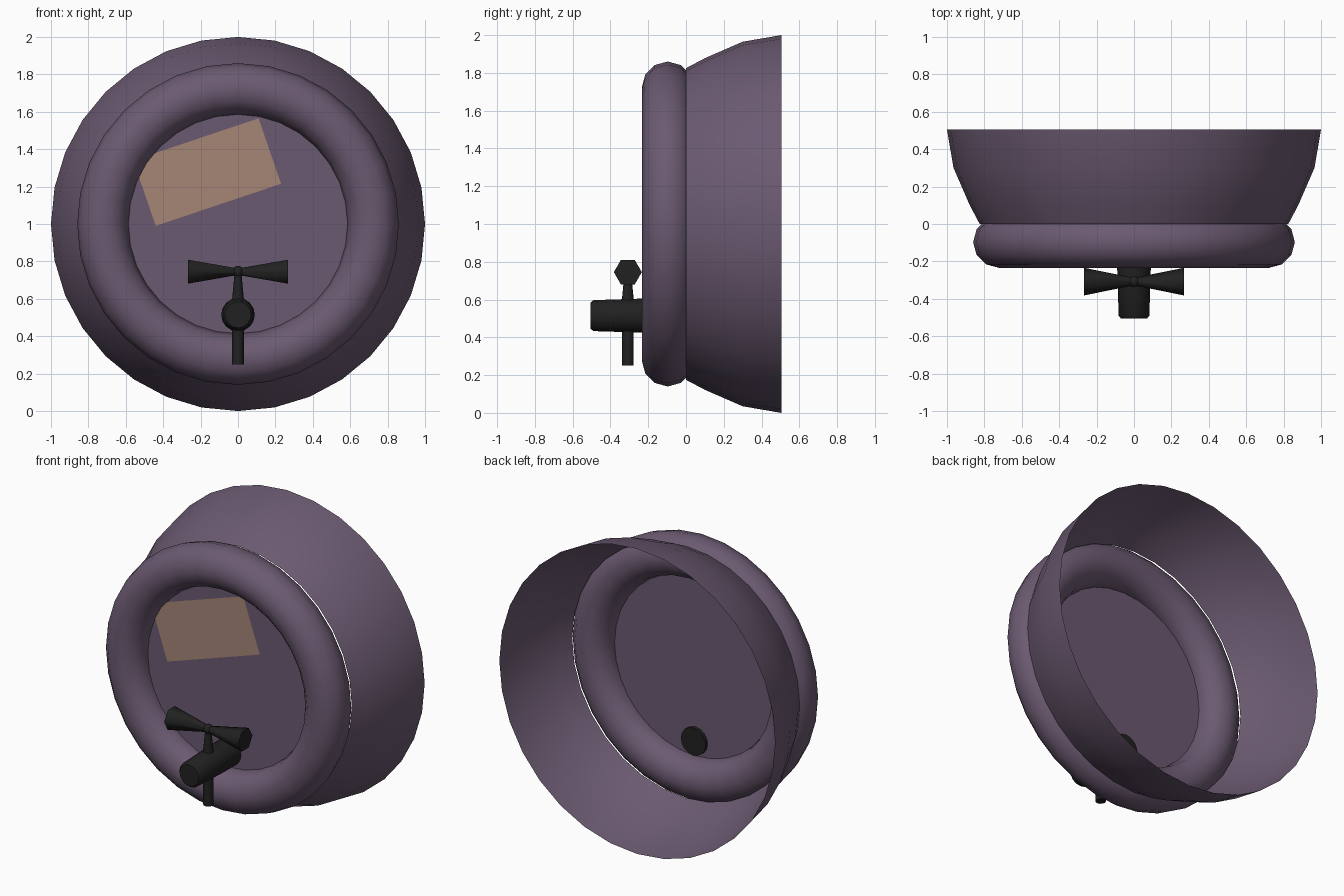
import bpy, bmesh, math
from mathutils import Matrix, Vector

if "Cube" in bpy.data.objects:
    bpy.data.objects.remove(bpy.data.objects["Cube"])


def material(name, rgb):
    m = bpy.data.materials.new(name)
    m.diffuse_color = (*rgb, 1)
    m.use_nodes = True
    m.node_tree.nodes["Principled BSDF"].inputs["Base Color"].default_value = m.diffuse_color
    return m


WOOD = material("purple_wood", (0.147, 0.102, 0.165))
PAPER = material("paper", (0.38, 0.235, 0.18))
IRON = material("black_iron", (0.015, 0.015, 0.015))

ALONG_Y = Matrix.Rotation(math.radians(-90), 4, 'X')   # local z -> +y
ALONG_X = Matrix.Rotation(math.radians(90), 4, 'Y')    # local z -> +x
UP = Matrix.Identity(4)


def finish(name, bm, mat, matrix=UP, angle=40):
    me = bpy.data.meshes.new(name)
    bm.to_mesh(me)
    bm.free()
    me.transform(matrix)
    ob = bpy.data.objects.new(name, me)
    bpy.context.collection.objects.link(ob)
    me.materials.append(mat)
    bpy.ops.object.select_all(action='DESELECT')
    ob.select_set(True)
    bpy.context.view_layer.objects.active = ob
    bpy.ops.object.shade_smooth_by_angle(angle=math.radians(angle))
    return ob


def lathe(name, profile, n, mat, place, axis=UP, caps=True, closed=False, phase=0, angle=40):
    """Spin (radius, height) points about local z, then turn and place."""
    bm = bmesh.new()
    rings = [[bm.verts.new((r * math.cos(phase + math.tau * i / n),
                            r * math.sin(phase + math.tau * i / n), h))
              for i in range(n)] for r, h in profile]
    pairs = list(zip(rings, rings[1:]))
    if closed:
        pairs.append((rings[-1], rings[0]))
    for a, b in pairs:
        for i in range(n):
            j = (i + 1) % n
            bm.faces.new((a[i], a[j], b[j], b[i]))
    if caps and not closed:
        bm.faces.new(rings[0][::-1])
        bm.faces.new(rings[-1])
    return finish(name, bm, mat, Matrix.Translation(place) @ axis, angle)


CENTRE = (0, 0, 1)
RING_R, TUBE_R, RING_Y = 0.723, 0.137, -0.097

# open barrel wall, flaring to the back
lathe("barrel_wall", [(0.825, 0), (0.878, 0.1), (0.965, 0.3), (1.0, 0.505)],
      32, WOOD, CENTRE, ALONG_Y, caps=False)

# rounded rim
rim = [(RING_R + TUBE_R * math.cos(math.tau * k / 12),
        RING_Y + TUBE_R * math.sin(math.tau * k / 12)) for k in range(12)]
lathe("rim_ring", rim, 32, WOOD, CENTRE, ALONG_Y, closed=True)

# barrel head
bm = bmesh.new()
bmesh.ops.create_circle(bm, cap_ends=True, segments=32, radius=0.62)
finish("barrel_head", bm, WOOD,
       Matrix.Translation((0, RING_Y, 1)) @ Matrix.Rotation(math.radians(90), 4, 'X'))

# tilted paper label, one corner tucked into the rim
bm = bmesh.new()
bm.faces.new([bm.verts.new((x, RING_Y - 0.006, z)) for x, z in
              ((-0.44, 0.99), (0.23, 1.215), (0.11, 1.565), (-0.56, 1.34))])
finish("label", bm, PAPER)

# tap body
TAP_Y = -0.308
lathe("tap_body", [(0.09, -0.075), (0.09, -0.235), (0.082, -0.49), (0.07, -0.505)][::-1],
      16, IRON, (0, 0, 0.515), ALONG_Y)

# spout and stem
lathe("tap_spout", [(0.031, 0.25), (0.031, 0.5)], 12, IRON, (0, TAP_Y, 0))
lathe("tap_stem", [(0.034, 0.57), (0.018, 0.74)], 12, IRON, (0, TAP_Y, 0))

# handle hub
bm = bmesh.new()
bmesh.ops.create_uvsphere(bm, u_segments=12, v_segments=8, radius=0.031)
finish("handle_hub", bm, IRON, Matrix.Translation((0, TAP_Y, 0.745)))

# two flared six-sided handle arms
for side, turn in (("right", 0), ("left", math.pi)):
    lathe("handle_" + side, [(0.02, 0.0), (0.074, 0.268)], 6, IRON, (0, TAP_Y, 0.745),
          Matrix.Rotation(turn, 4, 'Z') @ ALONG_X, phase=math.pi / 2, angle=65)
